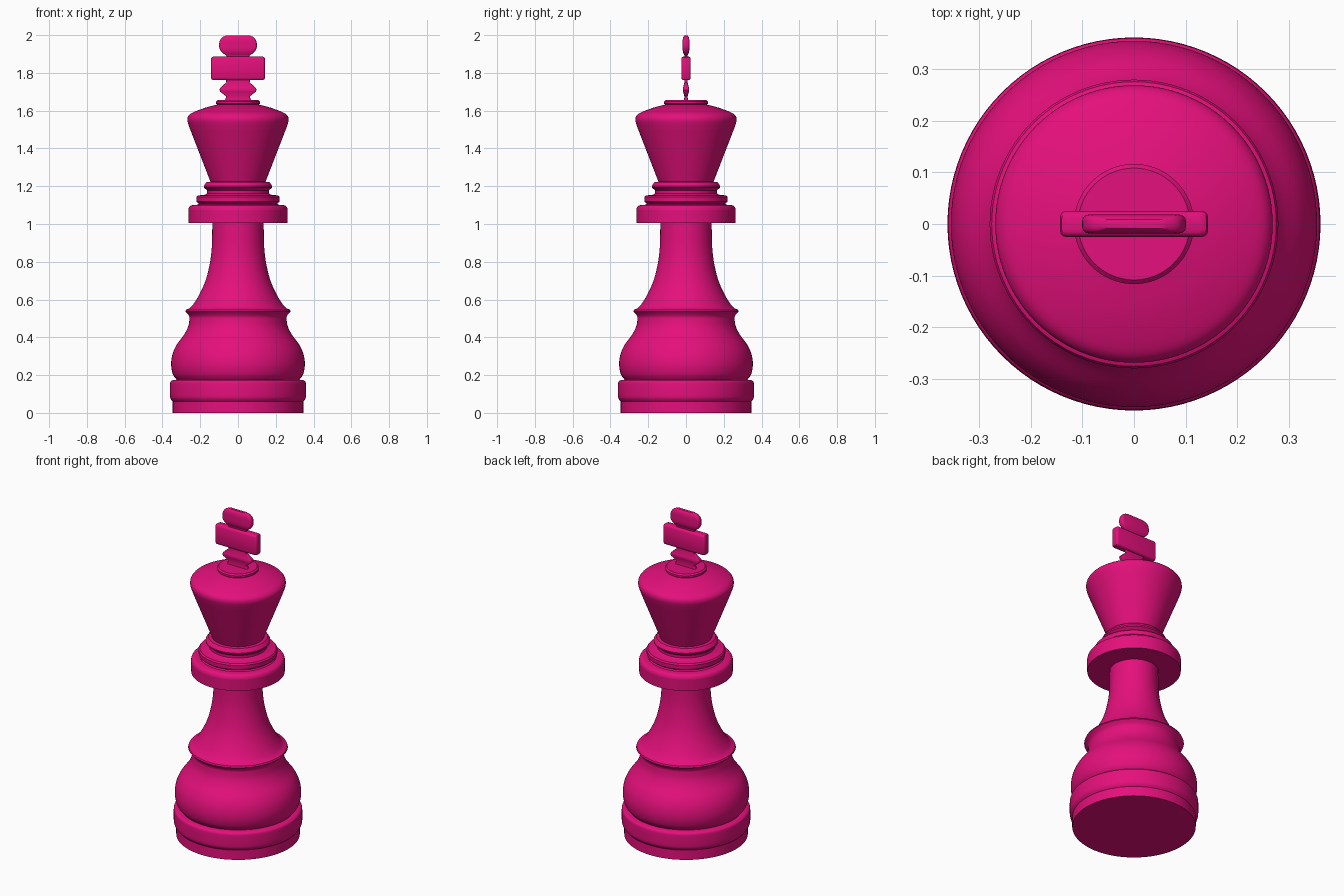
import bpy, bmesh, math

if "Cube" in bpy.data.objects:
    bpy.data.objects.remove(bpy.data.objects["Cube"])

pink = bpy.data.materials.new("magenta pink")
pink.diffuse_color = (0.78, 0.005, 0.2, 1)
pink.use_nodes = True
pink.node_tree.nodes["Principled BSDF"].inputs["Base Color"].default_value = pink.diffuse_color


def finish(bm, name, angle):
    bmesh.ops.recalc_face_normals(bm, faces=bm.faces)
    me = bpy.data.meshes.new(name)
    bm.to_mesh(me)
    bm.free()
    ob = bpy.data.objects.new(name, me)
    bpy.context.collection.objects.link(ob)
    me.materials.append(pink)
    bpy.ops.object.select_all(action='DESELECT')
    ob.select_set(True)
    bpy.context.view_layer.objects.active = ob
    bpy.ops.object.shade_smooth_by_angle(angle=math.radians(angle))
    return ob


def skin(rings, name, angle, cap_low, cap_high):
    """Bridge equal-length rings of points stacked along z."""
    bm = bmesh.new()
    vs = [[bm.verts.new(p) for p in r] for r in rings]
    n = len(vs[0])
    for a, b in zip(vs, vs[1:]):
        for i in range(n):
            j = (i + 1) % n
            bm.faces.new((a[i], a[j], b[j], b[i]))
    if cap_low:
        bm.faces.new(vs[0][::-1])
    if cap_high:
        bm.faces.new(vs[-1])
    return finish(bm, name, angle)


def curve(points, steps=6):
    """Catmull-Rom curve through (radius, z) points."""
    p = [points[0]] + points + [points[-1]]
    out = []
    for a, b, c, d in zip(p, p[1:], p[2:], p[3:]):
        for s in range(steps):
            t = s / steps
            out.append(tuple(0.5 * (2 * b[k] + (c[k] - a[k]) * t
                       + (2 * a[k] - 5 * b[k] + 4 * c[k] - d[k]) * t * t
                       + (3 * b[k] - a[k] - 3 * c[k] + d[k]) * t ** 3) for k in (0, 1)))
    return out + [points[-1]]


def lathe(name, profile, cap_low=False, cap_high=False, sides=96):
    rings = [[(r * math.cos(2 * math.pi * i / sides), r * math.sin(2 * math.pi * i / sides), z)
              for i in range(sides)] for r, z in profile]
    return skin(rings, name, 35, cap_low, cap_high)


def slab(name, levels, corner):
    """Stack of rounded rectangles: (z, half width, half depth)."""
    rings = []
    for z, hx, hy in levels:
        c = min(corner, hy * 0.9)
        ring = []
        for q, (sx, sy) in enumerate(((1, 1), (-1, 1), (-1, -1), (1, -1))):
            for k in range(5):
                a = math.pi / 2 * (q + k / 4)
                ring.append((sx * (hx - c) + c * math.cos(a), sy * (hy - c) + c * math.sin(a), z))
        rings.append(ring)
    return skin(rings, name, 40, True, True)


# Foot with overhanging rounded rim
lathe("foot", [(0.346, 0), (0.346, 0.06)]
      + curve([(0.346, 0.06), (0.355, 0.072), (0.36, 0.09), (0.36, 0.15), (0.356, 0.167), (0.345, 0.174)], 4)
      + [(0.325, 0.175)], cap_low=True)

# Bulging lower body with flared lip
lathe("lower_body", curve([(0.325, 0.175), (0.345, 0.205), (0.354, 0.255), (0.347, 0.31), (0.325, 0.36),
                           (0.285, 0.415), (0.263, 0.46), (0.256, 0.505)])
      + [(0.262, 0.52), (0.279, 0.537), (0.275, 0.546)])

# Concave stem
lathe("stem", curve([(0.275, 0.546), (0.25, 0.56), (0.22, 0.6), (0.186, 0.665), (0.163, 0.73),
                     (0.146, 0.81), (0.138, 0.89), (0.136, 1.005)]))

# Stacked collar rings
lathe("collar", [(0.136, 1.005), (0.262, 1.005), (0.263, 1.075)]
      + curve([(0.263, 1.075), (0.258, 1.09), (0.243, 1.1), (0.215, 1.102)], 3)
      + [(0.207, 1.108), (0.22, 1.118), (0.221, 1.143), (0.214, 1.151), (0.175, 1.155),
         (0.163, 1.162), (0.163, 1.178), (0.18, 1.192), (0.181, 1.2), (0.172, 1.215),
         (0.165, 1.222), (0.146, 1.224)])

# Flared crown with domed top
lathe("crown", [(0.146, 1.224), (0.253, 1.5)]
      + curve([(0.253, 1.5), (0.265, 1.535), (0.268, 1.555), (0.262, 1.573), (0.24, 1.59),
               (0.175, 1.615), (0.11, 1.632)], 4))
lathe("crown_button", [(0.11, 1.632), (0.116, 1.637), (0.116, 1.648), (0.108, 1.656)], cap_high=True)

# Cross: neck, bar and rounded head
slab("cross_neck", [(1.65, 0.07, 0.012), (1.675, 0.062, 0.008), (1.70, 0.094, 0.016), (1.71, 0.098, 0.017),
                    (1.72, 0.094, 0.016), (1.75, 0.062, 0.008), (1.77, 0.066, 0.01)], 0.006)
slab("cross_bar", [(1.762, 0.132, 0.016), (1.766, 0.14, 0.022), (1.774, 0.143, 0.025),
                   (1.874, 0.143, 0.025), (1.882, 0.14, 0.022), (1.886, 0.132, 0.016)], 0.012)
slab("cross_head", [(1.88, 0.06, 0.009)]
     + [(z, r, 0.018 * min(1, (r - 0.03) / 0.065)) for r, z in
        curve([(0.062, 1.893), (0.085, 1.908), (0.098, 1.93), (0.1, 1.95), (0.096, 1.97),
               (0.084, 1.988), (0.06, 1.999)], 3)], 0.012)
